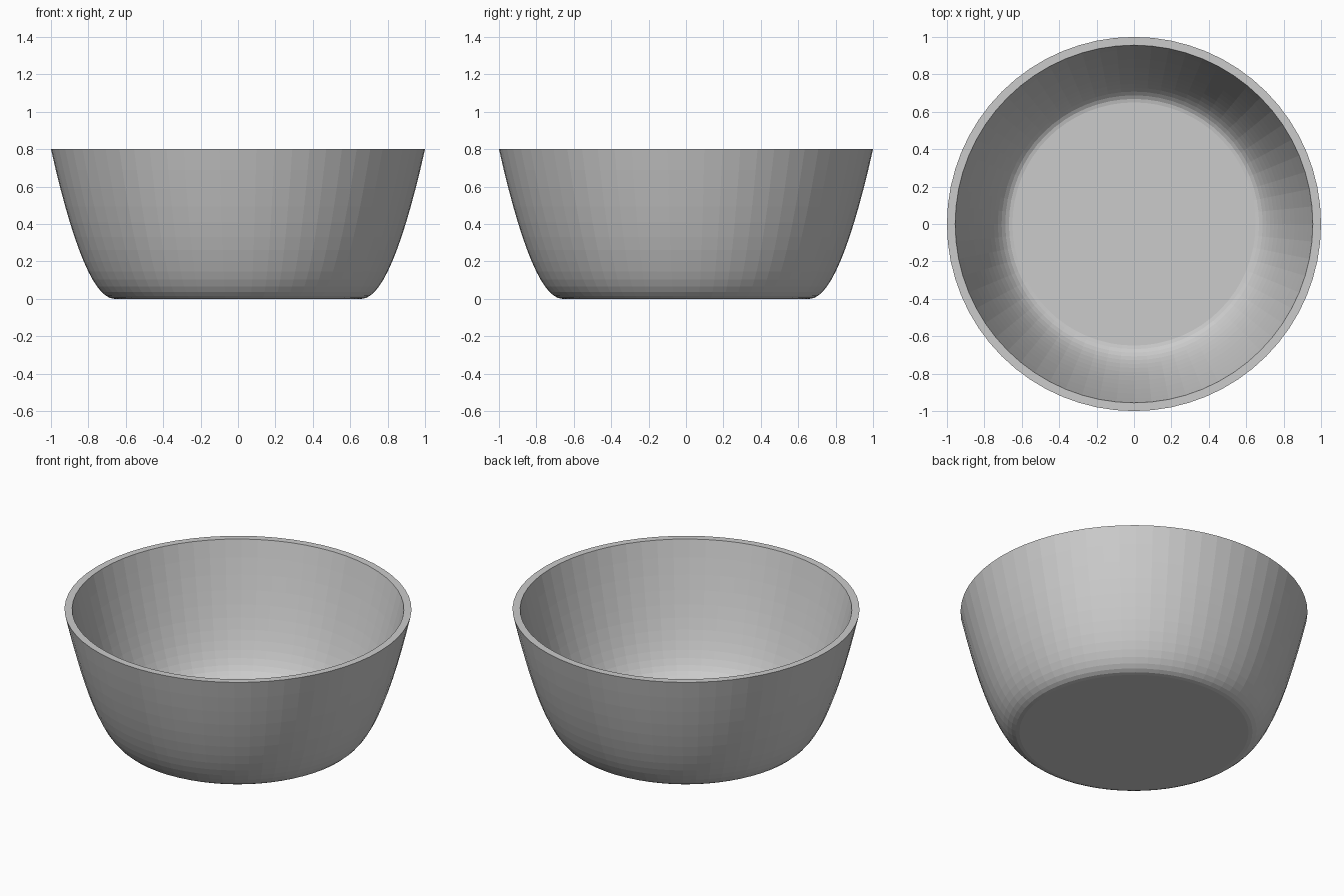
import bpy, bmesh, math

if "Cube" in bpy.data.objects:
    bpy.data.objects.remove(bpy.data.objects["Cube"])

SEGMENTS = 64
STEPS = 14


def curve(p0, p1, p2):
    """Quadratic curve sampled as (radius, height) pairs."""
    pts = []
    for i in range(STEPS + 1):
        t = i / STEPS
        a, b, c = (1 - t) ** 2, 2 * t * (1 - t), t * t
        pts.append((a * p0[0] + b * p1[0] + c * p2[0],
                    a * p0[1] + b * p1[1] + c * p2[1]))
    return pts


# Wall profile: up the outside, across the flat rim, down the inside
outer = curve((0.66, 0.0), (0.82, 0.0), (1.0, 0.8))
inner = curve((0.65, 0.043), (0.78, 0.043), (0.956, 0.8))
profile = outer + inner[::-1]

# Lathe the profile round the z axis
bm = bmesh.new()
rings = []
for r, z in profile:
    rings.append([bm.verts.new((r * math.cos(2 * math.pi * k / SEGMENTS),
                                r * math.sin(2 * math.pi * k / SEGMENTS), z))
                  for k in range(SEGMENTS)])
for low, high in zip(rings, rings[1:]):
    for k in range(SEGMENTS):
        n = (k + 1) % SEGMENTS
        bm.faces.new((low[k], low[n], high[n], high[k]))

# Flat underside and flat inner floor
bm.faces.new(rings[0][::-1])
bm.faces.new(rings[-1])
bmesh.ops.recalc_face_normals(bm, faces=bm.faces)

mesh = bpy.data.meshes.new("bowl")
bm.to_mesh(mesh)
bm.free()
bowl = bpy.data.objects.new("bowl", mesh)
bpy.context.collection.objects.link(bowl)
